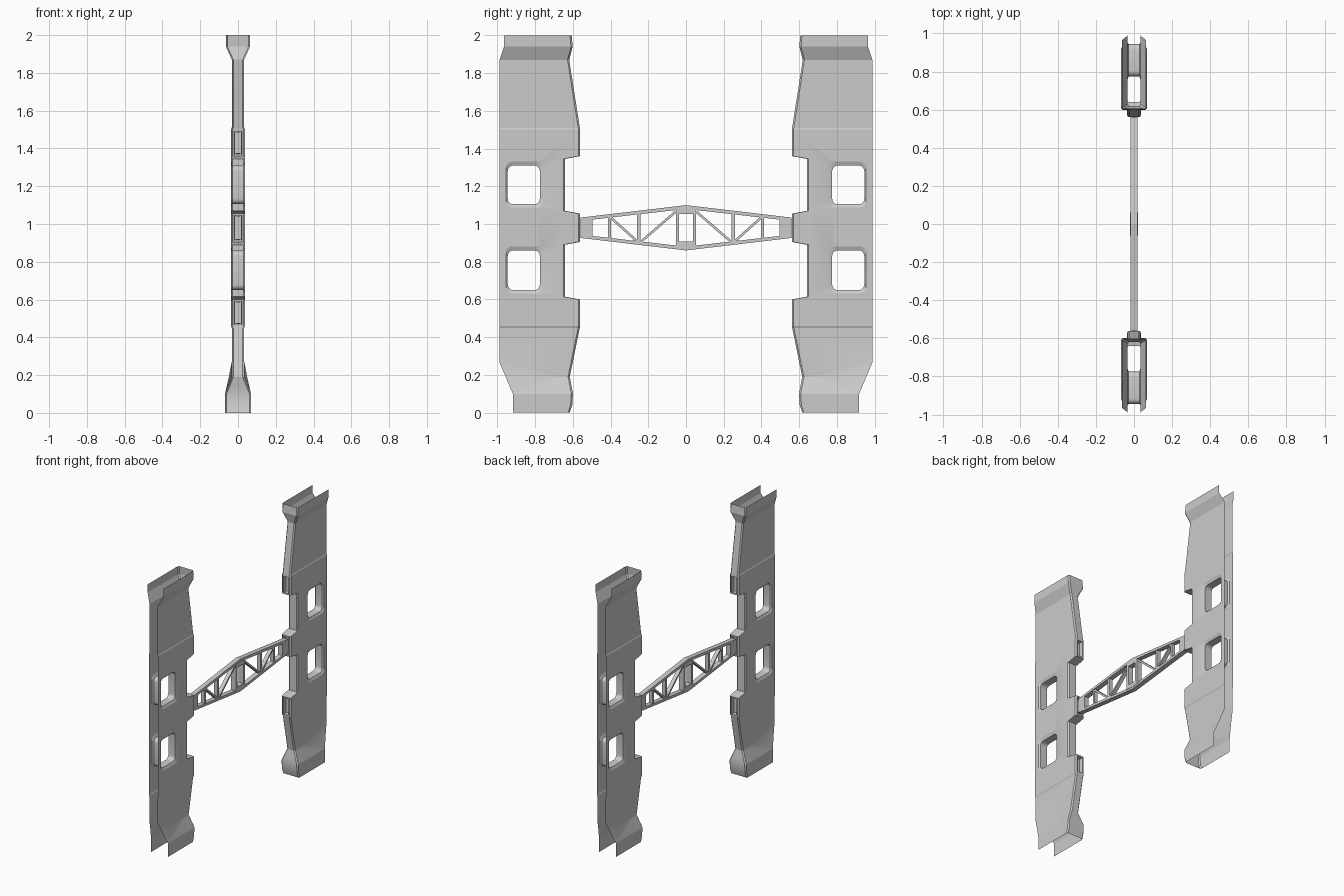
import bpy, bmesh, math
from mathutils import Vector

if "Cube" in bpy.data.objects:
    bpy.data.objects.remove(bpy.data.objects["Cube"])

PADS = [(0.46, 0.60), (0.905, 1.055), (1.36, 1.50)]
WINDOWS = [(0.65, 0.86), (1.105, 1.31)]
MID = 0.98          # height of the truss centre line


def clamp(t):
    return max(0.0, min(1.0, t))


def half_width(y, z):
    """Half thickness of the channel: flared at both ends, slightly thicker in the middle."""
    zb = 0.19 + max(0.0, y - 0.76) * 0.35
    w = 0.033 + 0.036 * clamp((zb - z) / (zb - 0.1))
    w += 0.031 * clamp((z - 1.87) / 0.07)
    w += 0.004 * clamp(min((z - 0.45) / 0.01, (1.51 - z) / 0.01))
    return w


def rounded_rect(y0, y1, z0, z1, r, n=5):
    pts = []
    for k, (cy, cz) in enumerate([(y1 - r, z1 - r), (y0 + r, z1 - r), (y0 + r, z0 + r), (y1 - r, z0 + r)]):
        for i in range(n + 1):
            a = math.pi / 2 * (k + i / n)
            pts.append((cy + r * math.cos(a), cz + r * math.sin(a)))
    return pts


def add_loop(bm, pts):
    vs = [bm.verts.new((0, y, z)) for y, z in pts]
    return [bm.edges.new((vs[i - 1], vs[i])) for i in range(len(vs))]


def extrude(bm, edges, move):
    """Extrude edges, moving each new vertex with move(co)."""
    geom = bmesh.ops.extrude_edge_only(bm, edges=edges)["geom"]
    for v in geom:
        if isinstance(v, bmesh.types.BMVert):
            v.co = move(v.co.copy())
    return [e for e in geom if isinstance(e, bmesh.types.BMEdge) and e.is_boundary
            and all(v in geom for v in e.verts)]


def finish(bm, name, axes):
    bmesh.ops.recalc_face_normals(bm, faces=bm.faces[:])
    me = bpy.data.meshes.new(name)
    bm.to_mesh(me)
    bm.free()
    ob = bpy.data.objects.new(name, me)
    bpy.context.collection.objects.link(ob)
    mod = ob.modifiers.new("mirror", 'MIRROR')
    mod.use_axis = axes
    bpy.ops.object.select_all(action='DESELECT')
    ob.select_set(True)
    bpy.context.view_layer.objects.active = ob
    bpy.ops.object.shade_smooth_by_angle(angle=math.radians(19))
    return ob


# Side channel: plate outline with stepped inner edge, outer edge tapered at the ends
bm = bmesh.new()
inner = [(0.625, 0), (0.612, 0.04), (0.608, 0.1), (0.625, 0.19), (0.57, 0.46), (0.57, 0.60),
         (0.65, 0.615), (0.65, 0.89), (0.57, 0.905), (0.57, 1.055), (0.65, 1.07), (0.65, 1.345),
         (0.57, 1.36), (0.57, 1.50), (0.628, 1.87), (0.61, 1.94), (0.615, 2.0)]
outer = [(0.965, 2.0), (0.965, 1.94), (0.988, 1.87), (0.99, 0.27), (0.918, 0.1), (0.918, 0)]
edges = add_loop(bm, inner + outer)
for z0, z1 in WINDOWS:
    edges += add_loop(bm, rounded_rect(0.75, 0.955, z0 - 0.018, z1 + 0.022, 0.035))
bmesh.ops.triangle_fill(bm, edges=edges, use_beauty=True, use_dissolve=False)

# Crease lines across the plate
cuts = [((0, 0, z), (0, 0, 1)) for z in (0.1, 0.19, 0.45, 0.46, 1.5, 1.51, 1.87, 1.94)]
cuts.append(((0, 0.76, 0.19), (0, -0.35, 1)))
for co, no in cuts:
    bmesh.ops.bisect_plane(bm, geom=bm.verts[:] + bm.edges[:] + bm.faces[:], dist=1e-5,
                           plane_co=Vector(co), plane_no=Vector(no).normalized())
for v in bm.verts:
    v.co.x = half_width(v.co.y, v.co.z)

# Sort the boundary into inner edge and window edges
rim = [e for e in bm.edges if e.is_boundary]
inner_edges, window_edges = [], [[], []]
for e in rim:
    m = (e.verts[0].co + e.verts[1].co) / 2
    if 0.74 < m.y < 0.96 and 0.62 < m.z < 1.34:
        window_edges[int(m.z > MID)].append(e)
    elif m.y < 0.7 and 0.001 < m.z < 1.999:
        inner_edges.append(e)

# Chamfered inner wall
chamfer = extrude(bm, inner_edges, lambda c: Vector((c.x - 0.008, c.y - 0.009, c.z)))
extrude(bm, chamfer, lambda c: Vector((0, c.y, c.z)))

# Dished window surrounds and tunnels through the channel
for (z0, z1), es in zip(WINDOWS, window_edges):
    def shrink(c):
        ty = (c.y - 0.75) / 0.205
        tz = (c.z - z0 + 0.018) / (z1 - z0 + 0.04)
        return Vector((c.x - 0.009, 0.775 + ty * 0.17, z0 + tz * (z1 - z0)))
    ring = extrude(bm, es, shrink)
    extrude(bm, ring, lambda c: Vector((0, c.y, c.z)))

# Mirror to the other plate, then sink a slot in each pad
bmesh.ops.mirror(bm, geom=bm.verts[:] + bm.edges[:] + bm.faces[:], axis='X', merge_dist=1e-4)
bmesh.ops.remove_doubles(bm, verts=bm.verts[:], dist=1e-4)


def is_pad(f):
    c = f.calc_center_median()
    return (c.y < 0.5625 and all(abs(v.co.y - 0.561) < 0.002 for v in f.verts)
            and any(a < c.z < b for a, b in PADS))


seams = [e for e in bm.edges if len(e.link_faces) == 2 and all(abs(v.co.x) < 1e-4 for v in e.verts)
         and all(is_pad(f) for f in e.link_faces)]
bmesh.ops.dissolve_edges(bm, edges=seams, use_verts=False)
pads = [f for f in bm.faces if is_pad(f)]
bmesh.ops.inset_individual(bm, faces=pads, thickness=0.012, depth=0)
bmesh.ops.inset_individual(bm, faces=pads, thickness=0.002, depth=0)
for v in {v for f in pads for v in f.verts}:
    v.co.y += 0.03
finish(bm, "side_channels", (False, True, False))

# Cross truss: right half, mirrored
bm = bmesh.new()


def prism(pts, w=0.018):
    """Extrude a y-z polygon across x."""
    f = bm.faces.new([bm.verts.new((-w, y, z)) for y, z in pts])
    r = bmesh.ops.extrude_face_region(bm, geom=[f])
    for v in r["geom"]:
        if isinstance(v, bmesh.types.BMVert):
            v.co.x = w


def strut(a, b, t, w=0.014):
    a, b = Vector(a), Vector(b)
    d = (b - a).normalized()
    n = Vector((-d.y, d.x)) * t / 2
    prism([a + n, b + n, b - n, a - n], w)


def chord(y):
    return 0.118 - 0.118 * 0.53 * y / 0.5     # half height of the truss at y


for s in (1, -1):
    # Sloping chord and hub gusset
    prism([(0, MID + s * 0.12), (0.56, MID + s * 0.054), (0.56, MID + s * 0.036), (0, MID + s * 0.1)])
    prism([(0, MID + s * 0.105), (0.06, MID + s * 0.1), (0.04, MID + s * 0.072), (0, MID + s * 0.072)], 0.02)
# Solid end, uprights and diagonals
prism([(0.495, MID - 0.05), (0.575, MID - 0.045), (0.575, MID + 0.045), (0.495, MID + 0.05)])
prism([(0.036, MID - 0.1), (0.054, MID - 0.1), (0.054, MID + 0.1), (0.036, MID + 0.1)], 0.02)
for y, h, t in ((0.25, 0.08, 0.018), (0.405, 0.062, 0.016)):
    strut((y, MID - h), (y, MID + h), t)
strut((0.055, 1.065), (0.24, 0.905), 0.013)
strut((0.255, 0.905), (0.4, 1.035), 0.013)
finish(bm, "cross_truss", (False, True, False))
